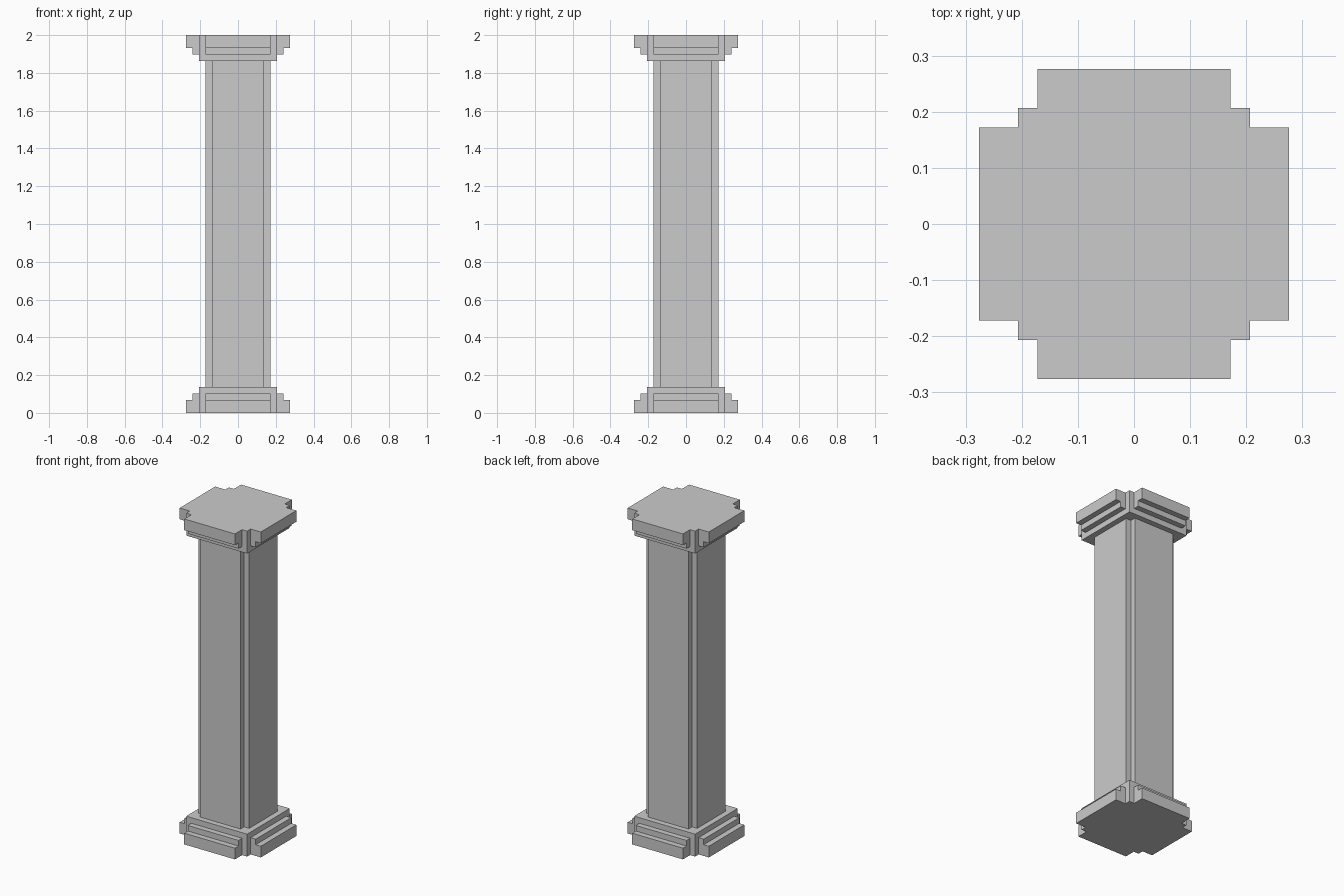
import bpy, bmesh, math
from mathutils import Matrix

if "Cube" in bpy.data.objects:
    bpy.data.objects.remove(bpy.data.objects["Cube"])

U = 2 / 58  # module: the column is 58 modules tall


def prism(name, outline, start, length, matrix=Matrix()):
    """Extrude an XY outline (in modules) along Z, then place it with a matrix."""
    bm = bmesh.new()
    face = bm.faces.new([bm.verts.new((x * U, y * U, start * U)) for x, y in outline])
    ext = bmesh.ops.extrude_face_region(bm, geom=[face])
    verts = [e for e in ext["geom"] if isinstance(e, bmesh.types.BMVert)]
    bmesh.ops.translate(bm, verts=verts, vec=(0, 0, length * U))
    bmesh.ops.transform(bm, matrix=matrix, verts=bm.verts)
    bmesh.ops.recalc_face_normals(bm, faces=bm.faces)
    mesh = bpy.data.meshes.new(name)
    bm.to_mesh(mesh)
    bm.free()
    obj = bpy.data.objects.new(name, mesh)
    bpy.context.collection.objects.link(obj)
    return obj


def union(target, part):
    """Merge a part into the target and remove the leftover."""
    mod = target.modifiers.new("union", "BOOLEAN")
    mod.operation, mod.solver, mod.object = "UNION", "EXACT", part
    bpy.context.view_layer.objects.active = target
    bpy.ops.object.modifier_apply(modifier=mod.name)
    bpy.data.objects.remove(part)


# Base: square core block crossed by two stepped mouldings
base = prism("base", [(-6, -6), (6, -6), (6, 6), (-6, 6)], 0, 4)
half = [(8, 0), (8, 2), (7, 2), (7, 3)]
steps = half + [(-x, z) for x, z in reversed(half)]
upright = Matrix.Rotation(math.pi / 2, 4, "X")
for turn in (0, math.pi / 2):
    union(base, prism("moulding", steps, -5, 10, Matrix.Rotation(turn, 4, "Z") @ upright))

# Capital: the base turned upside down at the top
capital = bpy.data.objects.new("capital", base.data.copy())
capital.data.transform(Matrix.Translation((0, 0, 2)) @ Matrix.Rotation(math.pi, 4, "X"))
bpy.context.collection.objects.link(capital)

# Shaft: square column with a notch along each corner
corner = [(5, -4), (5, 4), (4, 4)]
cross = []
for i in range(4):
    c, s = round(math.cos(i * math.pi / 2)), round(math.sin(i * math.pi / 2))
    cross += [(x * c - y * s, x * s + y * c) for x, y in corner]
prism("shaft", cross, 4, 50)
